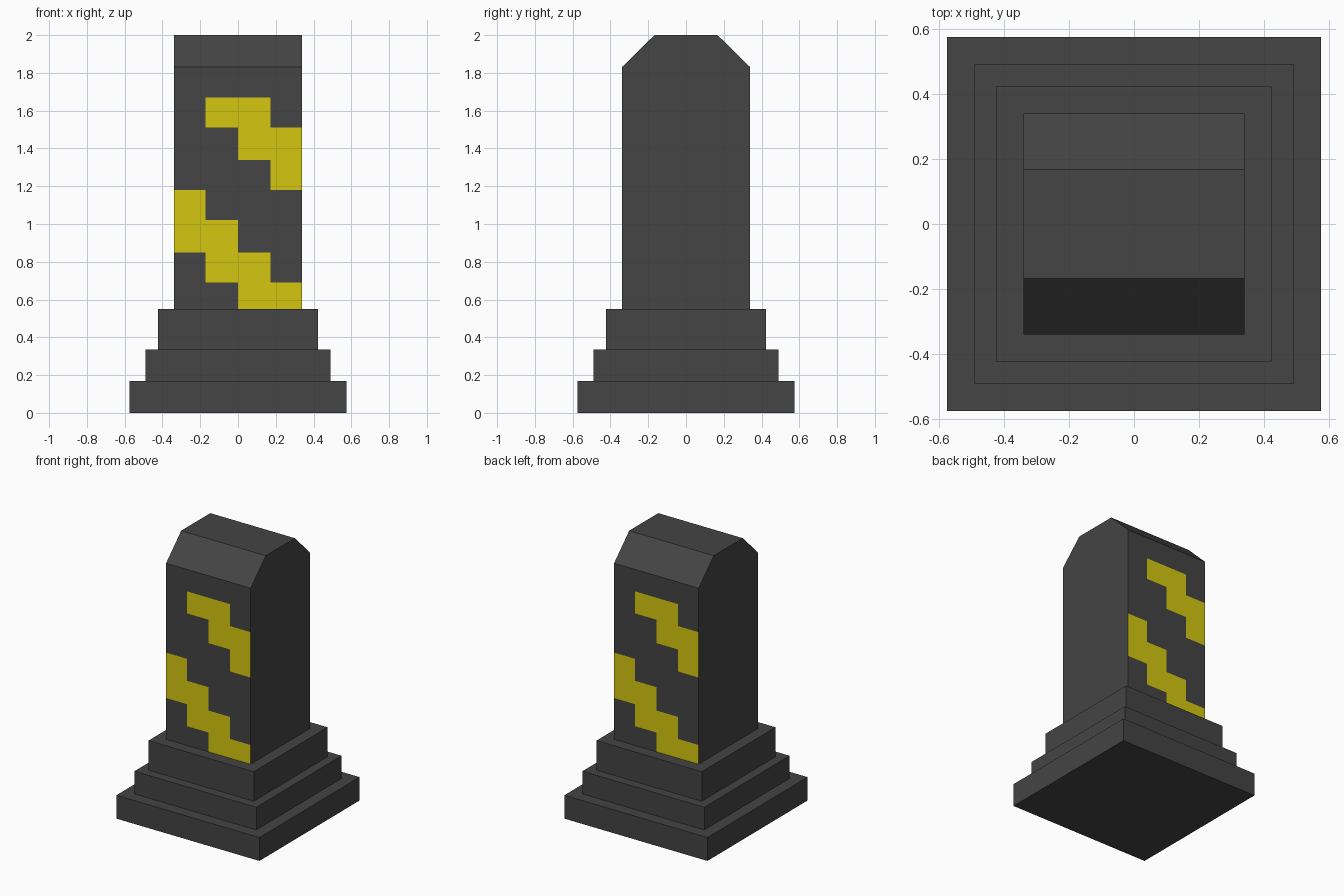
import bpy, bmesh, math
from mathutils import Vector

if "Cube" in bpy.data.objects:
    bpy.data.objects.remove(bpy.data.objects["Cube"])


def material(name, rgb):
    m = bpy.data.materials.new(name)
    m.diffuse_color = (*rgb, 1)
    m.use_nodes = True
    m.node_tree.nodes["Principled BSDF"].inputs["Base Color"].default_value = m.diffuse_color
    return m


stone = material("dark_grey", (0.058, 0.058, 0.058))
paint = material("hazard_yellow", (0.66, 0.575, 0.005))


def add_object(name, bm, mats):
    bmesh.ops.recalc_face_normals(bm, faces=bm.faces)
    mesh = bpy.data.meshes.new(name)
    bm.to_mesh(mesh)
    bm.free()
    for m in mats:
        mesh.materials.append(m)
    obj = bpy.data.objects.new(name, mesh)
    bpy.context.collection.objects.link(obj)
    return obj


# Stepped square plinth
TIERS = [("lower_step", 0.575, 0.0, 0.17),
         ("middle_step", 0.49, 0.17, 0.335),
         ("upper_step", 0.423, 0.335, 0.55)]
for name, half, z0, z1 in TIERS:
    bm = bmesh.new()
    bmesh.ops.create_cube(bm, size=1)
    for v in bm.verts:
        v.co = Vector((v.co.x * 2 * half, v.co.y * 2 * half,
                       z0 + (v.co.z + 0.5) * (z1 - z0)))
    add_object(name, bm, [stone])

# Pillar: chamfered side profile (y, z) extruded across x
HALF = 0.34
half_profile = [(HALF, 0.55), (HALF, 1.83), (HALF - 0.006, 1.836), (0.167, 2.0)]
profile = half_profile + [(-y, z) for y, z in reversed(half_profile)]
bm = bmesh.new()
side = bm.faces.new([bm.verts.new((-HALF, y, z)) for y, z in profile])
ext = bmesh.ops.extrude_face_region(bm, geom=[side], use_keep_orig=True)
bmesh.ops.translate(bm, vec=(2 * HALF, 0, 0),
                    verts=[g for g in ext["geom"] if isinstance(g, bmesh.types.BMVert)])
bm.normal_update()

# Cut the front and back walls into a grid for the stepped stripes
ROWS = [0.69, 0.85, 1.02, 1.18, 1.34, 1.51, 1.67]
COLS = [-0.172, 0.0, 0.172]
cuts = [((0, 0, z), (0, 0, 1)) for z in ROWS] + [((x, 0, 0), (1, 0, 0)) for x in COLS]


def is_wall(f):
    return all(abs(abs(v.co.y) - HALF) < 1e-4 for v in f.verts) and abs(f.normal.y) > 0.9


for co, no in cuts:
    walls = [f for f in bm.faces if is_wall(f)]
    geom = set(walls) | {e for f in walls for e in f.edges} | {v for f in walls for v in f.verts}
    bmesh.ops.bisect_plane(bm, geom=list(geom), plane_co=co, plane_no=no)
    bm.normal_update()

# Paint diagonal steps, the same on front and back as seen from each side
for f in bm.faces:
    if is_wall(f):
        c = f.calc_center_median()
        x = c.x if c.y < 0 else -c.x
        row = sum(c.z > z for z in ROWS)
        col = sum(x > k for k in COLS)
        if row < 7 and (row + col) % 5 in (2, 3):
            f.material_index = 1
add_object("pillar", bm, [stone, paint])
